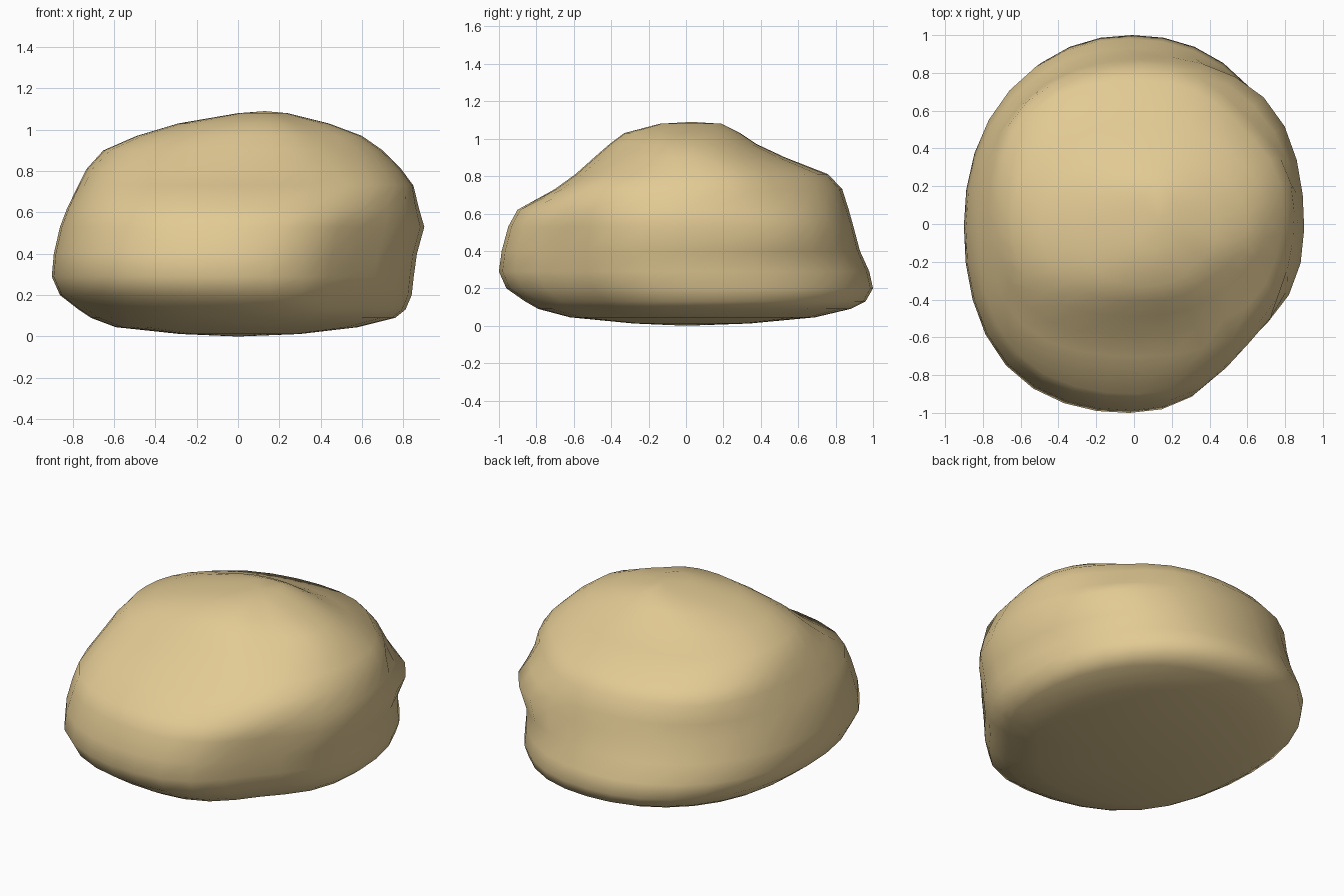
import bpy, bmesh, math

if "Cube" in bpy.data.objects:
    bpy.data.objects.remove(bpy.data.objects["Cube"])

SEGMENTS = 32

# Boulder profile: height, left, right, front, back extents
RINGS = [
    (0.012, -0.28, 0.30, -0.28, 0.34),
    (0.045, -0.59, 0.58, -0.62, 0.69),
    (0.09, -0.71, 0.76, -0.79, 0.88),
    (0.13, -0.77, 0.81, -0.86, 0.96),
    (0.20, -0.86, 0.84, -0.96, 1.00),
    (0.29, -0.90, 0.85, -1.00, 0.98),
    (0.40, -0.89, 0.865, -0.985, 0.93),
    (0.53, -0.86, 0.90, -0.95, 0.895),
    (0.62, -0.825, 0.875, -0.90, 0.87),
    (0.73, -0.77, 0.85, -0.70, 0.835),
    (0.81, -0.73, 0.79, -0.59, 0.76),
    (0.90, -0.65, 0.70, -0.49, 0.53),
    (0.97, -0.49, 0.60, -0.41, 0.38),
    (1.03, -0.29, 0.44, -0.33, 0.29),
    (1.08, 0.00, 0.24, -0.14, 0.19),
]


def bump(value, centre, width):
    return math.exp(-((value - centre) / width) ** 2)


def ring_point(ring, i):
    z, left, right, front, back = ring
    a = 2 * math.pi * i / SEGMENTS
    c, s = math.cos(a), math.sin(a)
    deg = math.degrees(a)
    # slightly squared ellipse
    k = (abs(c) ** 2.15 + abs(s) ** 2.15) ** (-1 / 2.15)
    shoulder = bump(z, 0.76, 0.13)
    # front right: chipped low down, filled at the shoulder
    k *= 1 + bump(deg, 316, 20) * (0.07 * shoulder - 0.10 * (1 - shoulder))
    # left corners: fuller
    k *= 1 + bump(deg, 225, 24) * (0.03 + 0.05 * shoulder)
    k *= 1 + bump(deg, 135, 24) * 0.04 * shoulder
    # back right: bulging knob with a cut-back shoulder
    k *= 1 + bump(deg, 42, 22) * (0.05 * bump(z, 0.52, 0.1) - 0.08 * shoulder)
    cx, cy = (left + right) / 2, (front + back) / 2
    return (cx + (right - left) / 2 * c * k, cy + (back - front) / 2 * s * k, z)


bm = bmesh.new()
loops = [[bm.verts.new(ring_point(r, i)) for i in range(SEGMENTS)] for r in RINGS]
for lo, hi in zip(loops, loops[1:]):
    for i in range(SEGMENTS):
        j = (i + 1) % SEGMENTS
        bm.faces.new((lo[i], lo[j], hi[j], hi[i]))

# Close underside and crown
base = bm.verts.new((0, 0, 0))
crown = bm.verts.new((0.13, 0.03, 1.09))
for i in range(SEGMENTS):
    j = (i + 1) % SEGMENTS
    bm.faces.new((base, loops[0][j], loops[0][i]))
    bm.faces.new((crown, loops[-1][i], loops[-1][j]))
bmesh.ops.recalc_face_normals(bm, faces=bm.faces)
for f in bm.faces:
    f.smooth = True

mesh = bpy.data.meshes.new("boulder")
bm.to_mesh(mesh)
bm.free()
sandstone = bpy.data.materials.new("sandstone tan")
sandstone.diffuse_color = (0.76, 0.59, 0.295, 1)
sandstone.use_nodes = True
sandstone.node_tree.nodes["Principled BSDF"].inputs["Base Color"].default_value = sandstone.diffuse_color
mesh.materials.append(sandstone)
boulder = bpy.data.objects.new("boulder", mesh)
bpy.context.collection.objects.link(boulder)
